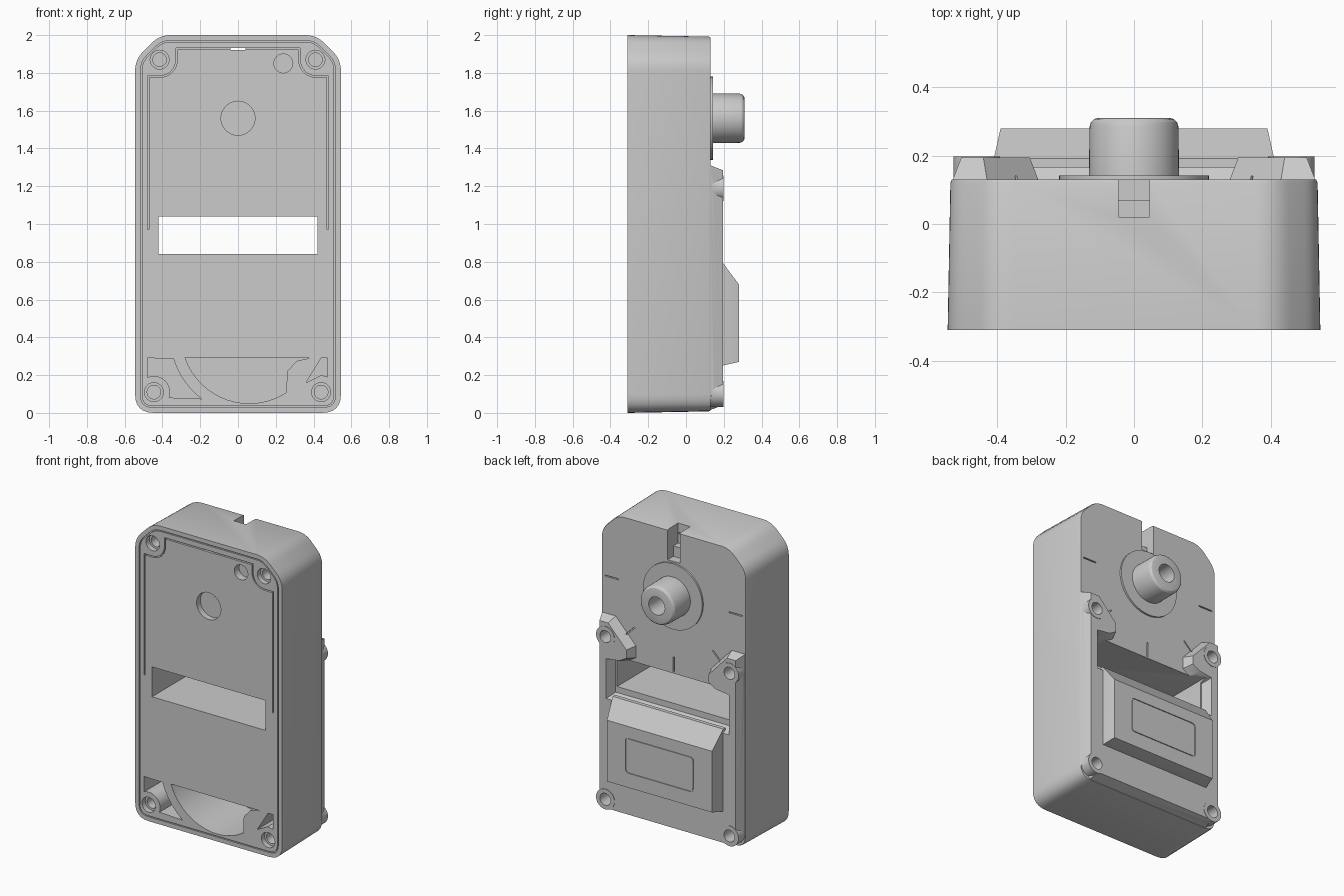
import bpy, bmesh, math
from mathutils import Vector

if "Cube" in bpy.data.objects:
    bpy.data.objects.remove(bpy.data.objects["Cube"], do_unlink=True)

grey = bpy.data.materials.new("plain grey")
grey.use_nodes = True
grey.diffuse_color = (0.6, 0.6, 0.6, 1)
grey.node_tree.nodes["Principled BSDF"].inputs["Base Color"].default_value = grey.diffuse_color


def mirror(pts):
    """Close a right-half outline with its mirror image."""
    return pts + [(-p[0], *p[1:]) for p in reversed(pts)]


def rounded(pts, steps=6):
    """Round each (x, z, radius) corner of a closed outline."""
    out = []
    for i, (x, z, r) in enumerate(pts):
        p = Vector((x, z))
        a = p + (Vector(pts[i - 1][:2]) - p).normalized() * r
        b = p + (Vector(pts[(i + 1) % len(pts)][:2]) - p).normalized() * r
        for k in range(steps + 1):
            t = k / steps
            out.append(tuple(a * (1 - t) ** 2 + p * 2 * t * (1 - t) + b * t * t))
    return out


def offset(pts, d, closed=True):
    """Shift a path sideways by d with mitred corners (inwards if anticlockwise)."""
    out, n = [], len(pts)
    for i in range(n):
        p = Vector(pts[i])
        u = p - Vector(pts[i - 1]) if closed or i else None
        v = Vector(pts[(i + 1) % n]) - p if closed or i < n - 1 else None
        u, v = (u or v).normalized(), (v or u).normalized()
        a, b = Vector((-u.y, u.x)), Vector((-v.y, v.x))
        out.append(tuple(p + (a + b) * d / max(0.3, 1 + a.dot(b))))
    return out


def arc(cx, cz, r, a0, a1, n=16):
    return [(cx + r * math.cos(math.radians(a0 + (a1 - a0) * k / n)),
             cz + r * math.sin(math.radians(a0 + (a1 - a0) * k / n))) for k in range(n + 1)]


def loft(name, layers, loop=False):
    """Skin (y, outline) sections of equal point counts; loop joins last to first."""
    bm = bmesh.new()
    rings = [[bm.verts.new((x, y, z)) for x, z in pts] for y, pts in layers]
    if loop:
        rings.append(rings[0])
    else:
        bm.faces.new(rings[0])
        bm.faces.new(rings[-1])
    for a, b in zip(rings, rings[1:]):
        for i in range(len(a)):
            bm.faces.new((a[i - 1], a[i], b[i], b[i - 1]))
    bmesh.ops.recalc_face_normals(bm, faces=bm.faces)
    mesh = bpy.data.meshes.new(name)
    bm.to_mesh(mesh)
    bm.free()
    obj = bpy.data.objects.new(name, mesh)
    bpy.context.collection.objects.link(obj)
    mesh.materials.append(grey)
    return obj


def prism(name, pts, y0, y1):
    return loft(name, [(y0, pts), (y1, pts)])


def box(x0, x1, z0, z1):
    return [(x0, z0), (x1, z0), (x1, z1), (x0, z1)]


def circle(x, z, r, n=32):
    return arc(x, z, r, 0, 360 - 360 / n, n - 1)


def boolean(obj, tool, kind="DIFFERENCE"):
    mod = obj.modifiers.new("cut", "BOOLEAN")
    mod.operation, mod.object, mod.solver = kind, tool, "EXACT"
    bpy.context.view_layer.objects.active = obj
    bpy.ops.object.modifier_apply(modifier=mod.name)
    bpy.data.objects.remove(tool, do_unlink=True)


def cut(obj, pts, y0, y1):
    boolean(obj, prism("cutter", pts, y0, y1))


def groove(obj, path, y0, y1, width=0.008):
    """Cut a thin channel along an open path."""
    cut(obj, offset(path, width / 2, False) + offset(path, -width / 2, False)[::-1], y0, y1)


def ring_groove(obj, path, y0, y1, width=0.007):
    """Cut a thin channel around a closed outline."""
    outer, inner = offset(path, -width / 2), offset(path, width / 2)
    boolean(obj, loft("cutter", [(y0, outer), (y1, outer), (y1, inner), (y0, inner)], True))


FRONT, BACK, PLATE = -0.31, 0.13, 0.195

# Main housing: chamfered top corners, rounded bottom corners, slight draft
half = [(0.545, 0, 0.1), (0.545, 1.87, 0.06), (0.415, 2, 0.06)]
outline = rounded(mirror(half))
housing = loft("housing", [(FRONT, outline), (BACK - 0.01, offset(outline, 0.008)),
                           (BACK, offset(outline, 0.012))])

# Rear plate with two mounting lugs
lug = [(0.46, 0.016), (0.53, 0.09), (0.53, 1.31), (0.43, 1.31), (0.28, 1.15),
       (0.28, 1.07), (0.35, 1.03), (0.43, 1.02), (0.43, 0.8)]
rear = mirror(lug)
plate = loft("rear_plate", [(BACK - 0.03, rear), (BACK, rear), (PLATE, offset(rear, 0.025))])
boolean(housing, plate, "UNION")
for x in (-0.46, 0.46):
    for z in (0.1, 1.19):
        boolean(housing, prism("ear", circle(x, z, 0.068), BACK - 0.03, PLATE + 0.003), "UNION")
        cut(housing, circle(x, z, 0.04), 0.1, 0.3)

# Slot through the housing and cable notch at the top
cut(housing, box(-0.42, 0.42, 0.84, 1.04), -0.5, 0.5)
cut(housing, box(-0.045, 0.045, 1.86, 2.1), 0.02, 0.3)
cut(housing, box(-0.045, 0.045, 1.79, 1.88), 0.07, 0.3)
cut(housing, box(-0.04, 0.04, 1.922, 1.932), -0.5, 0.05)

# Front screw holes with counterbores
for x, z in ((-0.415, 1.87), (0.41, 1.87), (-0.445, 0.11), (0.44, 0.11)):
    cut(housing, circle(x, z, 0.05), -0.5, FRONT + 0.035)
    cut(housing, circle(x, z, 0.036), -0.5, FRONT + 0.15)

# Front shaft recess and small port
cut(housing, circle(0, 1.56, 0.09), -0.5, FRONT + 0.04)
cut(housing, circle(0.24, 1.85, 0.05), -0.5, FRONT + 0.05)

# Bottom pockets either side of the curved rib
bowl = arc(0.06, 0.41, 0.36, 199, 303) + [(0.26, 0.22), (0.31, 0.275), (0.38, 0.29)]
cut(housing, bowl, -0.5, 0.1)
corner = arc(-0.445, 0.11, 0.085, 113, -20) + arc(0.06, 0.41, 0.42, 233, 197)
cut(housing, corner + [(-0.478, 0.29)], -0.5, 0.1)
cut(housing, [(0.36, 0.16), (0.44, 0.2), (0.475, 0.19), (0.475, 0.29), (0.44, 0.29)], -0.5, 0.1)

# Front lid seams
seam = [(0.475, 0.97), (0.475, 1.78)] + arc(0.415, 1.87, 0.09, 270, 180, 8) + [(0.325, 1.927)]
groove(housing, mirror(seam), -0.5, FRONT + 0.04)
ring_groove(housing, offset(outline, 0.032), -0.5, FRONT + 0.01)

# Angle ticks around the output shaft
for angle in (0, 180, 225, 270, 315):
    a = math.radians(angle)
    groove(housing, [(r * math.cos(a), 1.56 + r * math.sin(a)) for r in (0.41, 0.51)], BACK - 0.012, BACK + 0.01)

# Raised rear cover with a seam around its label panel
low, high = box(-0.41, 0.41, 0.25, 0.8), box(-0.39, 0.39, 0.27, 0.68)
cover = loft("rear_cover", [(PLATE - 0.03, low), (PLATE - 0.004, low), (0.28, high)])
panel = rounded([(x, z, 0.025) for x, z in box(-0.25, 0.25, 0.37, 0.6)])
ring_groove(cover, panel, 0.274, 0.3)

# Flange and output shaft
flange = prism("shaft_flange", circle(0, 1.56, 0.22, 48), BACK - 0.01, 0.142)
shaft = loft("output_shaft", [(y, circle(0, 1.56, r, 48)) for y, r in
             ((BACK, 0.132), (0.285, 0.13), (0.298, 0.126), (0.307, 0.117), (0.31, 0.105))])
cut(shaft, circle(0, 1.56, 0.06), 0.17, 0.4)

# Smooth shading on curved surfaces only
for obj in (housing, cover, flange, shaft):
    bpy.ops.object.select_all(action="DESELECT")
    obj.select_set(True)
    bpy.context.view_layer.objects.active = obj
    bpy.ops.object.shade_smooth_by_angle(angle=math.radians(25))
